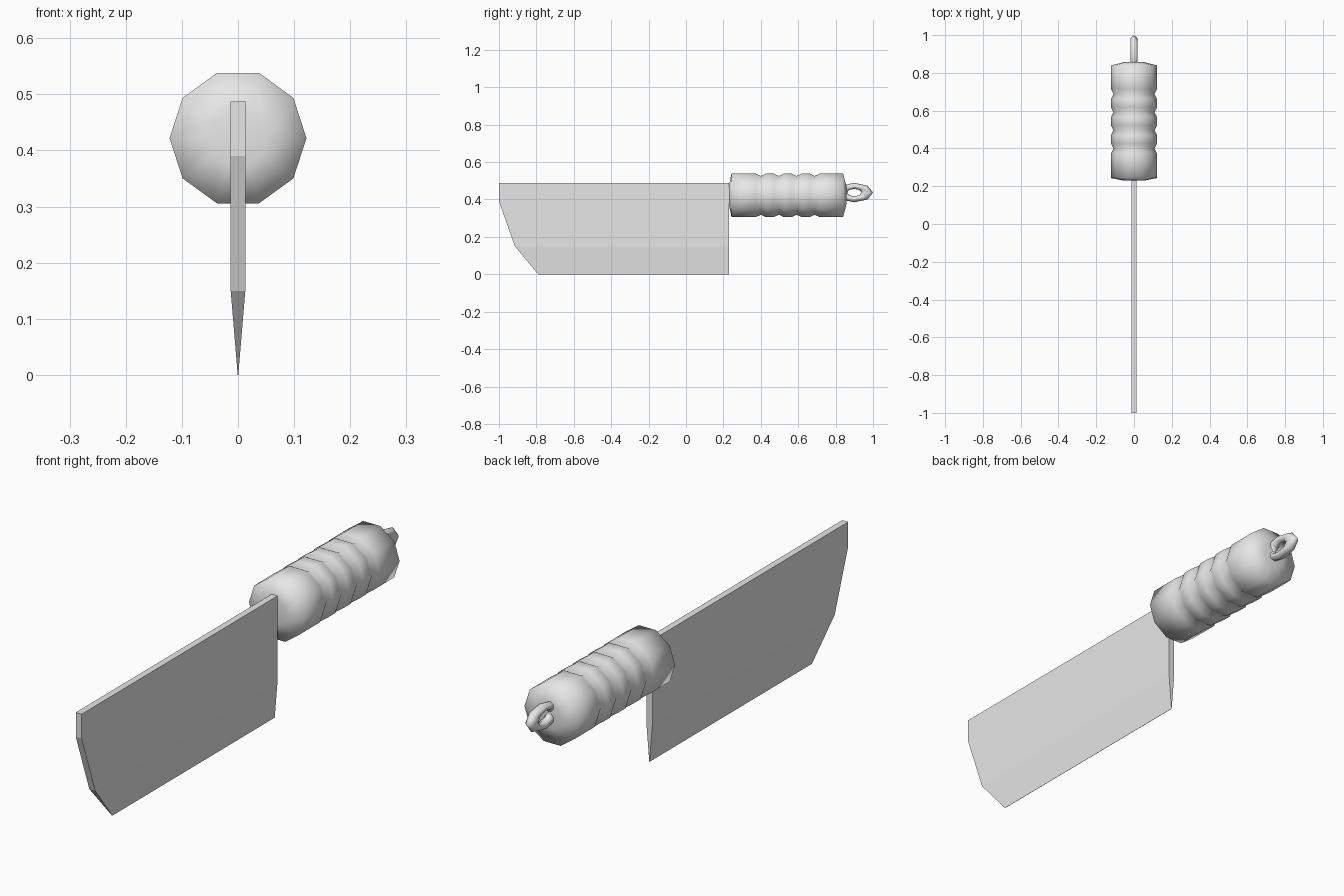
import bpy, bmesh, math

cube = bpy.data.objects.get("Cube")
if cube:
    bpy.data.objects.remove(cube, do_unlink=True)

grey = bpy.data.materials.new("plain_grey")
grey.use_nodes = True
grey.diffuse_color = (0.8, 0.8, 0.8, 1)
bsdf = next(n for n in grey.node_tree.nodes if n.type == "BSDF_PRINCIPLED")
bsdf.inputs["Base Color"].default_value = grey.diffuse_color


def make_object(name, bm, smooth):
    bmesh.ops.recalc_face_normals(bm, faces=bm.faces[:])
    for face in bm.faces:
        face.smooth = smooth
    mesh = bpy.data.meshes.new(name)
    bm.to_mesh(mesh)
    bm.free()
    mesh.materials.append(grey)
    obj = bpy.data.objects.new(name, mesh)
    bpy.context.collection.objects.link(obj)
    return obj


# Blade: flat upper plate, lower bevel narrowing to the cutting edge
THICK, EDGE = 0.013, 0.0005
outline = [(-1, 0.487, THICK), (-1, 0.39, THICK), (-0.915, 0.15, THICK),
           (-0.79, 0, EDGE), (0.23, 0, EDGE),
           (0.23, 0.15, THICK), (0.23, 0.487, THICK)]
bm = bmesh.new()
left, right = [[bm.verts.new((side * t, y, z)) for y, z, t in outline]
               for side in (1, -1)]
for s in (left, right):
    bm.faces.new(s[:3] + s[5:])
    bm.faces.new(s[2:6])
for i in range(len(outline)):
    bm.faces.new((left[i - 1], left[i], right[i], right[i - 1]))
make_object("blade", bm, False)

# Handle: ten-sided grip turned around y, with four finger grooves
SIDES, RADIUS, AXIS_Z = 10, 0.122, 0.422
profile = [(0.229, 0.05), (0.243, RADIUS)]
for k in range(4):
    groove = 0.40 + 0.096 * k
    profile += [(groove - 0.026, RADIUS), (groove, 0.109), (groove + 0.026, RADIUS)]
profile += [(0.84, RADIUS), (0.858, 0.05)]
bm = bmesh.new()
rings = []
for y, r in profile:
    angles = [math.tau * i / SIDES for i in range(SIDES)]
    rings.append([bm.verts.new((r * math.cos(a), y, AXIS_Z + r * math.sin(a)))
                  for a in angles])
for a, b in zip(rings, rings[1:]):
    for i in range(SIDES):
        bm.faces.new((a[i - 1], a[i], b[i], b[i - 1]))
bm.faces.new(rings[0])
bm.faces.new(rings[-1])
make_object("handle", bm, True)

# Hanging loop: stretched ring sunk into the end of the handle
bpy.ops.mesh.primitive_torus_add(major_segments=8, minor_segments=6,
                                 major_radius=0.036, minor_radius=0.016,
                                 location=(0, 0.9, 0.437),
                                 rotation=(0, math.pi / 2, 0))
loop = bpy.context.object
loop.name = "hanging_loop"
loop.scale = (1, 1.92, 1.25)
loop.data.materials.append(grey)
bpy.ops.object.shade_smooth()
